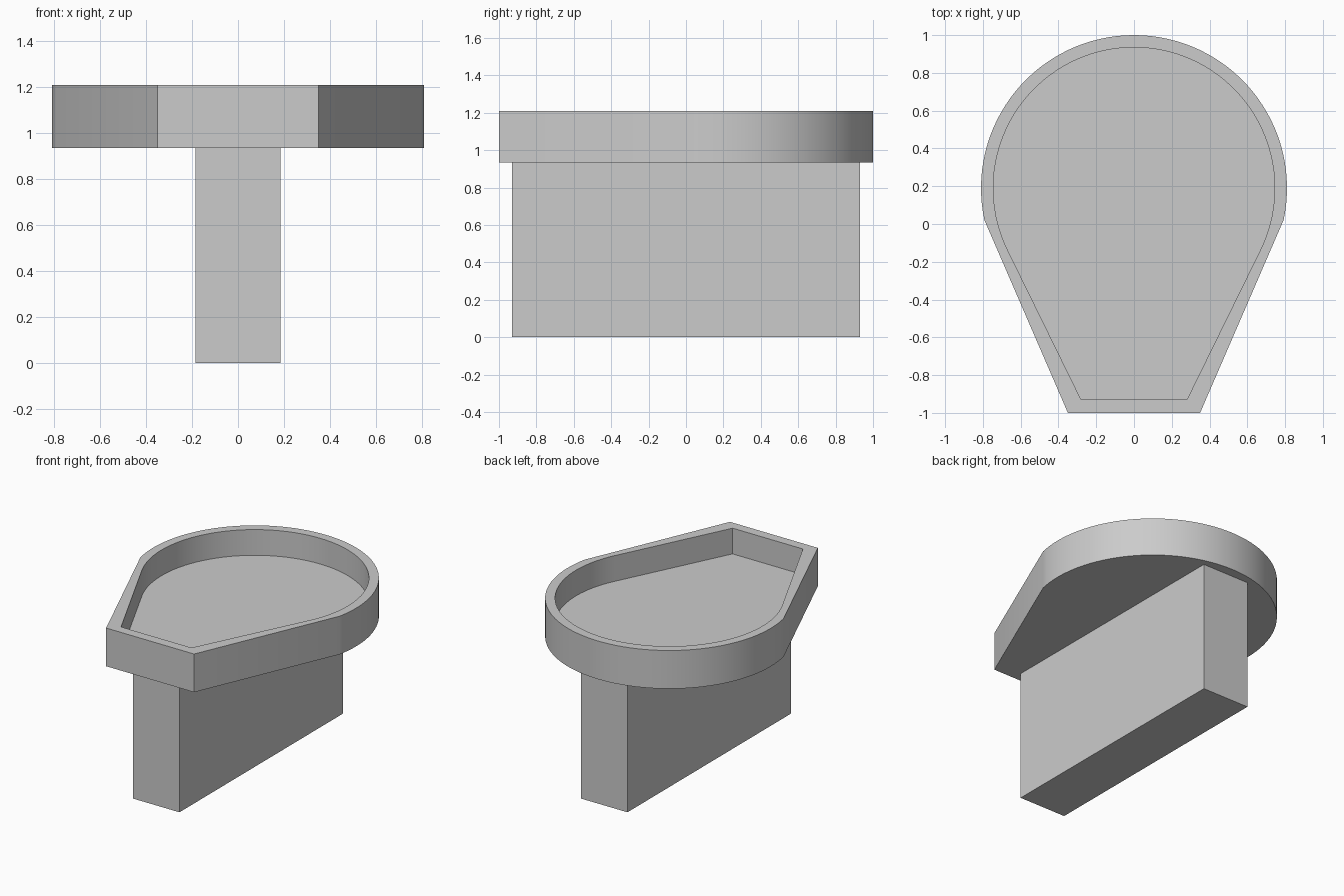
import bpy, bmesh
from math import sin, cos, radians, pi

cube = bpy.data.objects.get("Cube")
if cube:
    bpy.data.objects.remove(cube, do_unlink=True)

grey = bpy.data.materials.new("plain grey")
grey.use_nodes = True
colour = (0.6, 0.6, 0.6, 1)
grey.diffuse_color = colour
grey.node_tree.nodes["Principled BSDF"].inputs["Base Color"].default_value = colour

CENTRE_Y = 0.19
SEGMENTS = 64


def outline(radius, start_angle, corner_x, corner_y):
    """Round back running into straight sides and a narrow flat front."""
    start = radians(start_angle)
    sweep = pi - 2 * start
    points = [(corner_x, corner_y)]
    for i in range(SEGMENTS + 1):
        a = start + sweep * i / SEGMENTS
        points.append((radius * cos(a), CENTRE_Y + radius * sin(a)))
    return points + [(-corner_x, corner_y)]


def finish(name, bm):
    bmesh.ops.recalc_face_normals(bm, faces=bm.faces)
    mesh = bpy.data.meshes.new(name)
    bm.to_mesh(mesh)
    bm.free()
    mesh.materials.append(grey)
    obj = bpy.data.objects.new(name, mesh)
    bpy.context.collection.objects.link(obj)
    return obj


# Tray: outer wall, flat rim, inner wall, recessed floor and closed underside
outer = outline(0.81, -12, 0.35, -1)
inner = outline(0.745, -26.2, 0.28, -0.93)
bm = bmesh.new()
levels = [(outer, 0.935), (outer, 1.21), (inner, 1.21), (inner, 1.025)]
rings = [[bm.verts.new((x, y, z)) for x, y in pts] for pts, z in levels]
for low, high in zip(rings, rings[1:]):
    for i in range(len(low)):
        j = (i + 1) % len(low)
        bm.faces.new((low[i], low[j], high[j], high[i]))
bm.faces.new(rings[0])
bm.faces.new(rings[-1])
tray = finish("tray", bm)
bpy.ops.object.select_all(action="DESELECT")
tray.select_set(True)
bpy.context.view_layer.objects.active = tray
bpy.ops.object.shade_smooth_by_angle(angle=radians(30))

# Stem: upright slab under the tray
bm = bmesh.new()
bmesh.ops.create_cube(bm, size=1)
bmesh.ops.scale(bm, vec=(0.37, 1.86, 0.935), verts=bm.verts)
bmesh.ops.translate(bm, vec=(0, 0, 0.935 / 2), verts=bm.verts)
finish("stem", bm)
